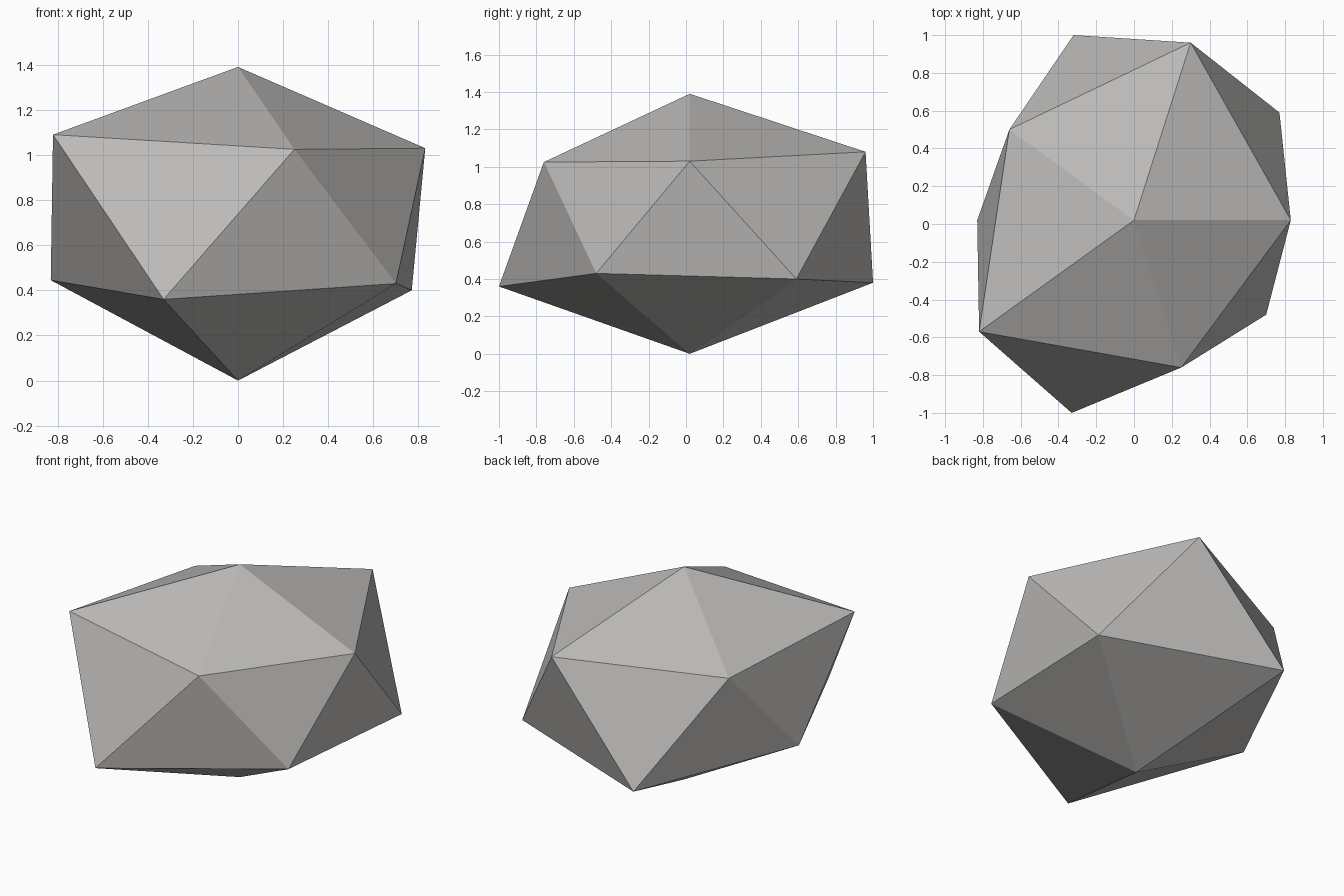
import bpy, bmesh

if "Cube" in bpy.data.objects:
    bpy.data.objects.remove(bpy.data.objects["Cube"])

# Irregular twenty-sided rock: two poles and two staggered rings of five
top_pole = (0.0, 0.02, 1.39)
bottom_pole = (0.0, 0.02, 0.0)
upper_ring = [(0.83, 0.02, 1.03), (0.30, 0.96, 1.08), (-0.66, 0.50, 1.02),
              (-0.82, -0.57, 1.09), (0.25, -0.76, 1.025)]
lower_ring = [(0.77, 0.59, 0.40), (-0.32, 1.0, 0.38), (-0.83, 0.02, 0.445),
              (-0.33, -1.0, 0.36), (0.70, -0.48, 0.43)]

bm = bmesh.new()
top = bm.verts.new(top_pole)
bottom = bm.verts.new(bottom_pole)
upper = [bm.verts.new(p) for p in upper_ring]
lower = [bm.verts.new(p) for p in lower_ring]

# Caps and the zigzag belt between the rings
for i in range(5):
    j = (i + 1) % 5
    bm.faces.new((top, upper[i], upper[j]))
    bm.faces.new((upper[i], lower[i], upper[j]))
    bm.faces.new((lower[i], lower[j], upper[j]))
    bm.faces.new((bottom, lower[j], lower[i]))
bmesh.ops.recalc_face_normals(bm, faces=bm.faces)

mesh = bpy.data.meshes.new("rock")
bm.to_mesh(mesh)
bm.free()

# Plain stone grey
stone = bpy.data.materials.new("stone_grey")
stone.diffuse_color = (0.5, 0.49, 0.48, 1.0)
stone.use_nodes = True
stone.node_tree.nodes["Principled BSDF"].inputs["Base Color"].default_value = stone.diffuse_color
mesh.materials.append(stone)

rock = bpy.data.objects.new("rock", mesh)
bpy.context.collection.objects.link(rock)
